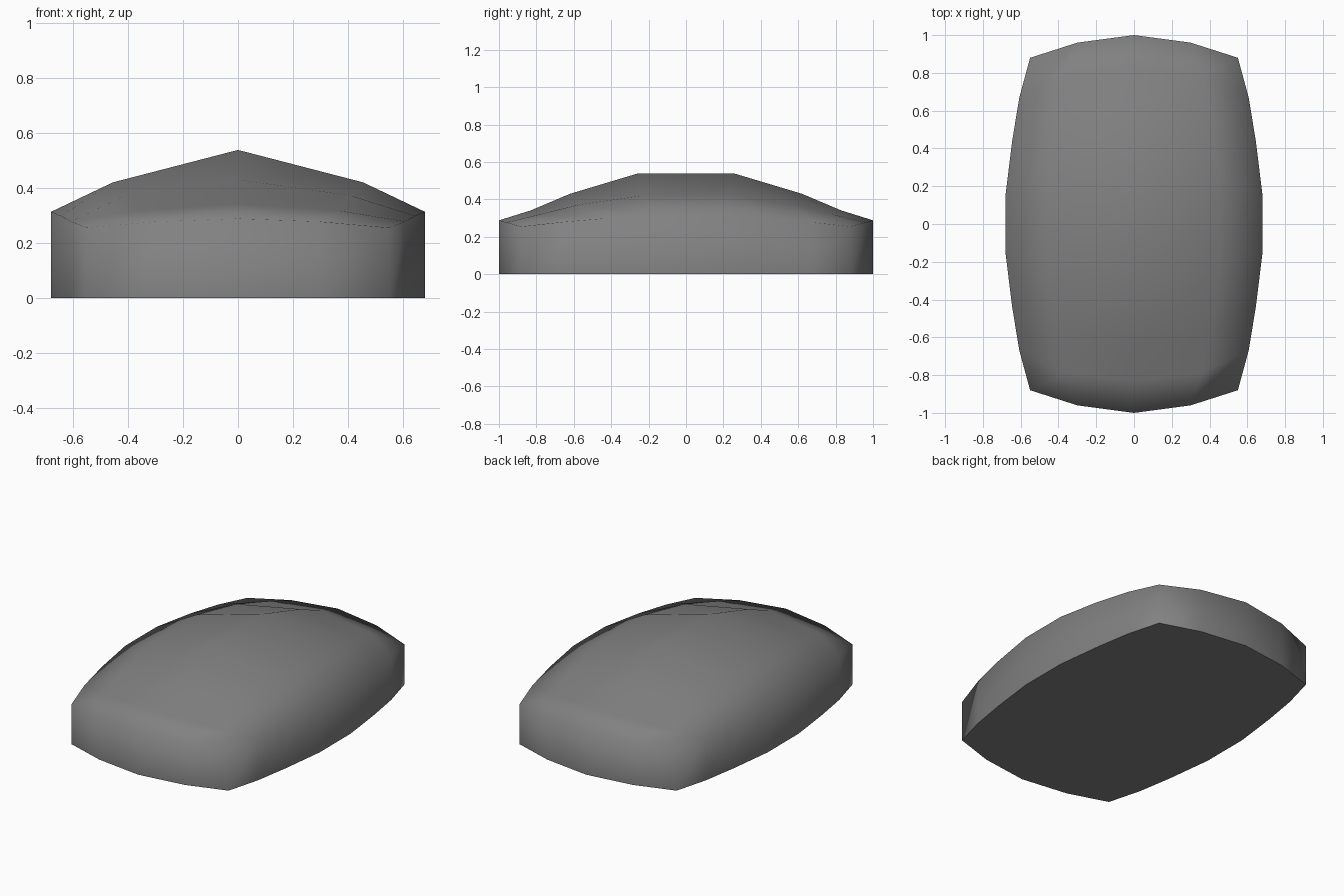
import bpy, bmesh, math

if "Cube" in bpy.data.objects:
    bpy.data.objects.remove(bpy.data.objects["Cube"])

# One quarter of the domed top: rows from the end to the middle,
# each row runs centre, mid, edge (x, y, z)
QUARTER = [
    [(0, 1.00, .288), (.30, .96, .277), (.55, .88, .255)],
    [(0, .83, .341), (.36, .79, .318), (.607, .67, .278)],
    [(0, .62, .43), (.41, .57, .372), (.645, .44, .298)],
    [(0, .26, .538), (.455, .235, .42), (.68, .155, .313)],
]


def top_point(row, col):
    """Mirror the quarter into the full 8 x 5 grid."""
    sy = -1 if row < 4 else 1
    sx = -1 if col < 2 else 1
    x, y, z = QUARTER[min(row, 7 - row)][abs(col - 2)]
    return sx * x, sy * y, z


bm = bmesh.new()

# Domed top
grid = [[bm.verts.new(top_point(r, c)) for c in range(5)] for r in range(8)]
for r in range(7):
    for c in range(4):
        bm.faces.new((grid[r][c], grid[r][c + 1],
                      grid[r + 1][c + 1], grid[r + 1][c]))

# Upright walls below the rim
rim = (grid[0][:] + [grid[r][4] for r in range(1, 8)]
       + grid[7][3::-1] + [grid[r][0] for r in range(6, 0, -1)])
base = [bm.verts.new((v.co.x, v.co.y, 0)) for v in rim]
n = len(rim)
for i in range(n):
    j = (i + 1) % n
    bm.faces.new((base[i], base[j], rim[j], rim[i]))

# Flat underside
bm.faces.new(base[::-1])
bmesh.ops.recalc_face_normals(bm, faces=bm.faces[:])

mesh = bpy.data.meshes.new("domed_block")
bm.to_mesh(mesh)
bm.free()
block = bpy.data.objects.new("domed_block", mesh)
bpy.context.collection.objects.link(block)

# Dark grey finish
dark = bpy.data.materials.new("dark_grey")
dark.diffuse_color = (.22, .22, .22, 1)
dark.use_nodes = True
dark.node_tree.nodes["Principled BSDF"].inputs["Base Color"].default_value = dark.diffuse_color
mesh.materials.append(dark)

# Smooth shell, sharp bottom edge
bpy.context.view_layer.objects.active = block
block.select_set(True)
bpy.ops.object.shade_smooth_by_angle(angle=math.radians(85))
